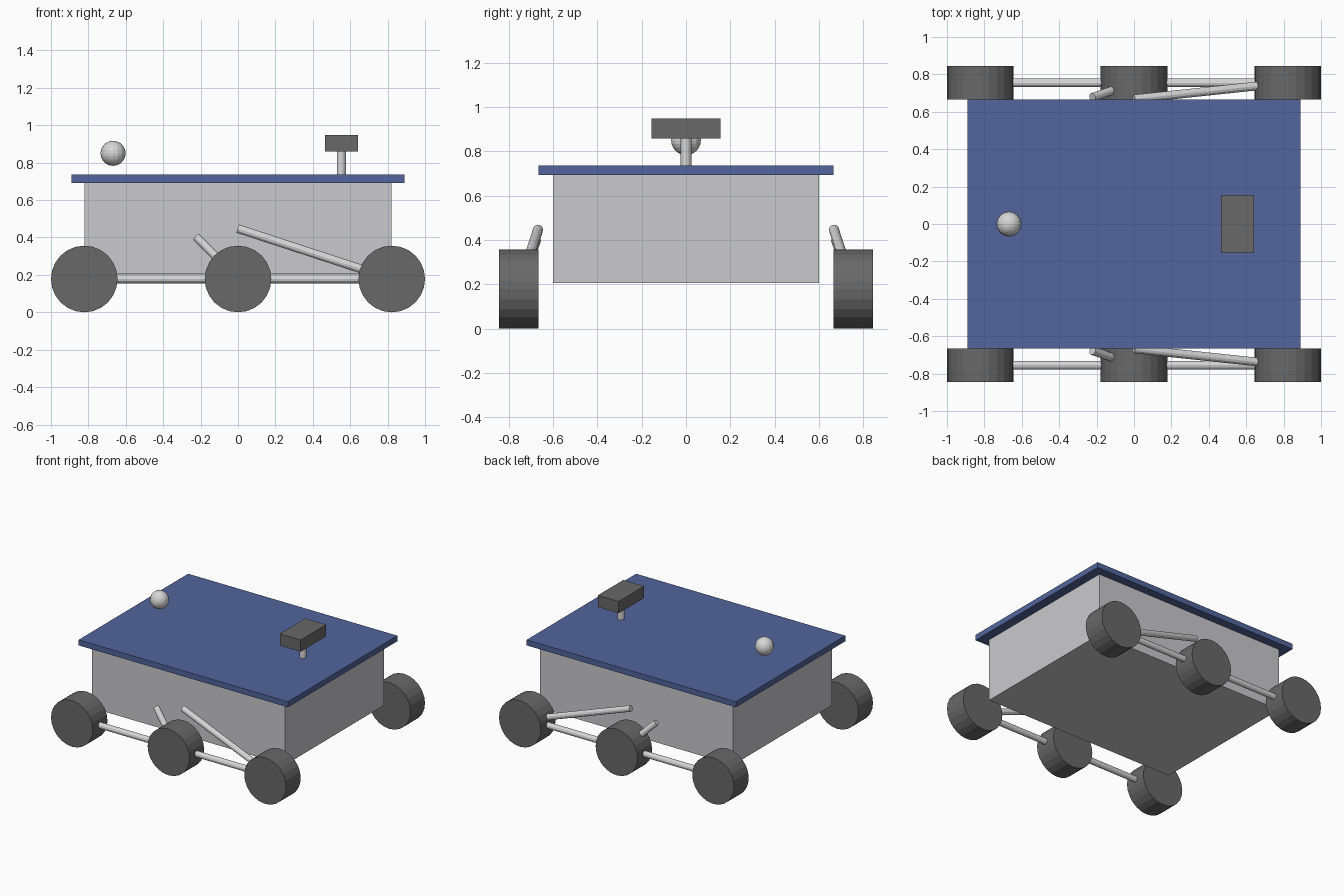
import bpy
from mathutils import Vector

cube = bpy.data.objects.get("Cube")
if cube:
    bpy.data.objects.remove(cube, do_unlink=True)


def material(name, rgb):
    m = bpy.data.materials.new(name)
    m.use_nodes = True
    m.diffuse_color = (*rgb, 1)
    m.node_tree.nodes["Principled BSDF"].inputs["Base Color"].default_value = (*rgb, 1)
    return m


body_grey = material("body grey", (0.59, 0.59, 0.61))
metal = material("light metal", (0.68, 0.68, 0.68))
dark = material("dark grey", (0.14, 0.14, 0.14))
blue = material("panel blue", (0.085, 0.13, 0.33))


def finish(name, mat):
    obj = bpy.context.object
    obj.name = name
    obj.data.materials.append(mat)
    return obj


def box(name, mat, center, size):
    bpy.ops.mesh.primitive_cube_add(size=1, location=center)
    obj = finish(name, mat)
    obj.scale = size
    bpy.ops.object.transform_apply(location=False, rotation=False, scale=True)
    return obj


def rod(name, mat, start, end, radius, sides=12):
    a, b = Vector(start), Vector(end)
    bpy.ops.mesh.primitive_cylinder_add(vertices=sides, radius=radius,
                                        depth=(b - a).length, location=(a + b) / 2)
    obj = finish(name, mat)
    obj.rotation_euler = (b - a).to_track_quat('Z', 'Y').to_euler()
    return obj


# Body and solar deck
box("body", body_grey, (0, 0, 0.45), (1.64, 1.2, 0.49))
box("solar_deck", blue, (0, 0, 0.714), (1.78, 1.33, 0.043))

# Mast with camera head, and antenna ball
rod("camera_mast", metal, (0.553, 0, 0.73), (0.553, 0, 0.87), 0.024)
box("camera_head", dark, (0.553, 0, 0.904), (0.178, 0.31, 0.09))
bpy.ops.mesh.primitive_uv_sphere_add(segments=16, ring_count=12, radius=0.067,
                                     location=(-0.668, 0, 0.85))
finish("antenna_ball", metal)

# Wheels and suspension on both sides
AXLE, TRACK, RADIUS = 0.822, 0.755, 0.178
for side, s in (("front", -1), ("back", 1)):
    y = s * TRACK
    for label, x in (("right", -AXLE), ("middle", 0), ("left", AXLE)):
        rod(f"{side}_{label}_wheel", dark, (x, y - 0.089, RADIUS),
            (x, y + 0.089, RADIUS), RADIUS, 24)
    rod(f"{side}_bogie_bar", metal, (-AXLE, y, RADIUS), (AXLE, y, RADIUS), 0.023)
    rod(f"{side}_long_strut", metal, (0, s * 0.668, 0.447), (AXLE, y, RADIUS), 0.023)
    rod(f"{side}_short_strut", metal, (-0.222, s * 0.677, 0.402), (0, y, RADIUS), 0.023)
